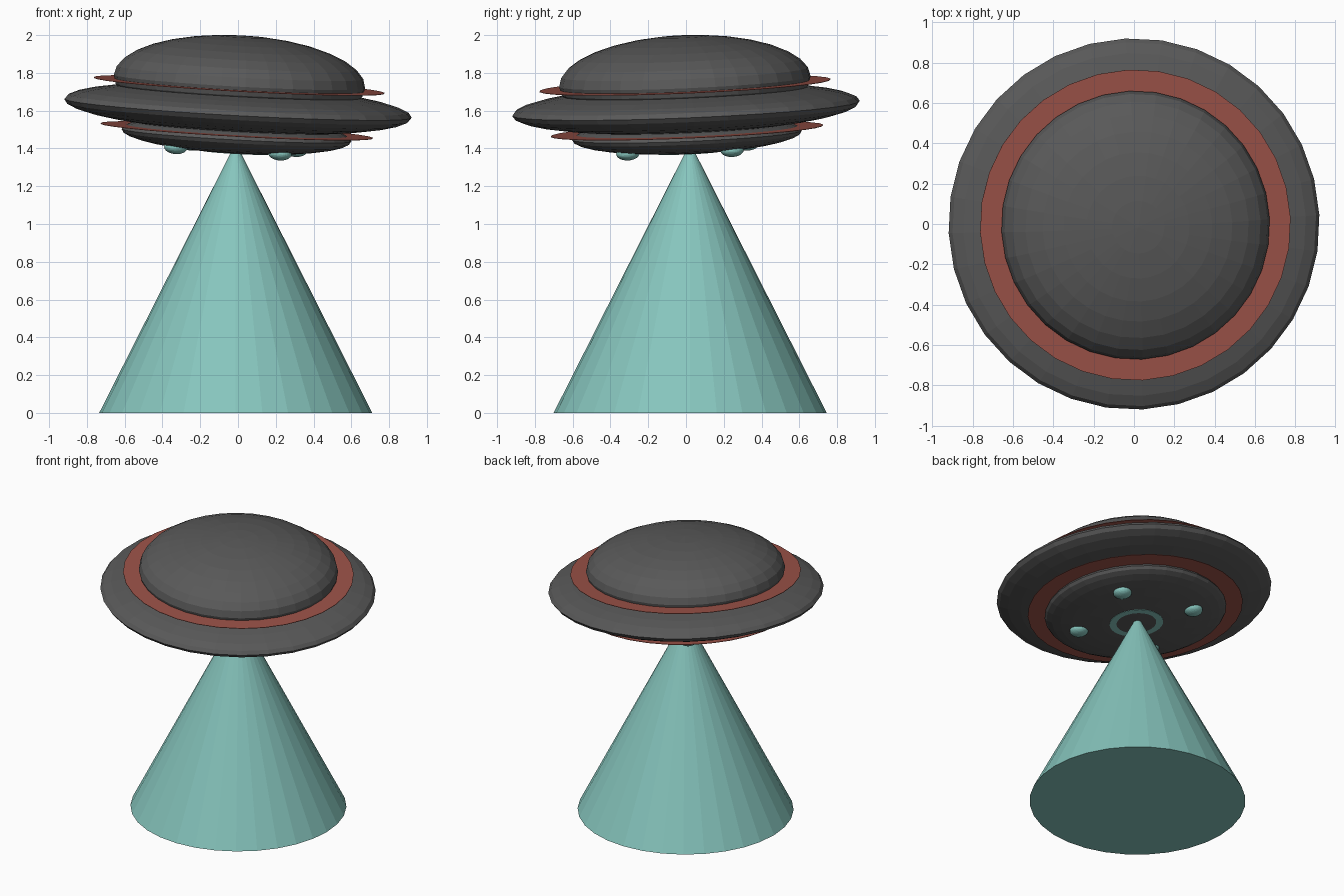
import bpy, math
from mathutils import Matrix, Vector

if "Cube" in bpy.data.objects:
    bpy.data.objects.remove(bpy.data.objects["Cube"])


def material(name, rgb):
    m = bpy.data.materials.new(name)
    m.diffuse_color = (*rgb, 1)
    m.use_nodes = True
    m.node_tree.nodes["Principled BSDF"].inputs["Base Color"].default_value = m.diffuse_color
    return m


HULL = material("dark_hull", (0.10, 0.10, 0.10))
RED = material("red_trim", (0.33, 0.085, 0.065))
TEAL = material("teal_glow", (0.24, 0.56, 0.51))

# Saucer frame: tilted up-axis plus a spin, pivoting at the rim centre
up = Vector((0.055, -0.042, 1.0))
tilt = Vector((0, 0, 1)).rotation_difference(up).to_matrix().to_4x4()
FRAME = Matrix.Translation((0, 0, 1.612)) @ tilt @ Matrix.Rotation(math.radians(36.5), 4, 'Z')


def finish(name, mat):
    ob = bpy.context.object
    ob.name = name
    ob.data.materials.append(mat)
    return ob


def ellipsoid(name, mat, loc, r, h):
    bpy.ops.mesh.primitive_uv_sphere_add(segments=32, ring_count=16, radius=1)
    ob = finish(name, mat)
    ob.matrix_world = FRAME @ Matrix.Translation(loc) @ Matrix.Diagonal((r, r, h, 1))


def plate(name, mat, z, r):
    bpy.ops.mesh.primitive_cylinder_add(vertices=32, radius=r, depth=0.003)
    ob = finish(name, mat)
    ob.matrix_world = FRAME @ Matrix.Translation((0, 0, z))


# Hull
ellipsoid("saucer_rim", HULL, (0, 0, 0), 0.922, 0.125)
ellipsoid("upper_dome", HULL, (0, 0, 0.143), 0.667, 0.243)
ellipsoid("lower_belly", HULL, (0, 0, -0.142), 0.61, 0.095)

# Trim plates
plate("upper_trim", RED, 0.122, 0.772)
plate("lower_trim", RED, -0.119, 0.722)
plate("beam_port", TEAL, -0.233, 0.18)

# Four lights under the belly
for i in range(4):
    a = i * math.pi / 2
    ellipsoid(f"belly_light_{i + 1}", TEAL,
              (0.395 * math.cos(a), 0.395 * math.sin(a), -0.214), 0.062, 0.036)

# Beam down to the ground
bpy.ops.mesh.primitive_cone_add(vertices=32, radius1=0.723, radius2=0, depth=1.43,
                                location=(-0.012, 0.022, 0.715))
finish("light_beam", TEAL)
